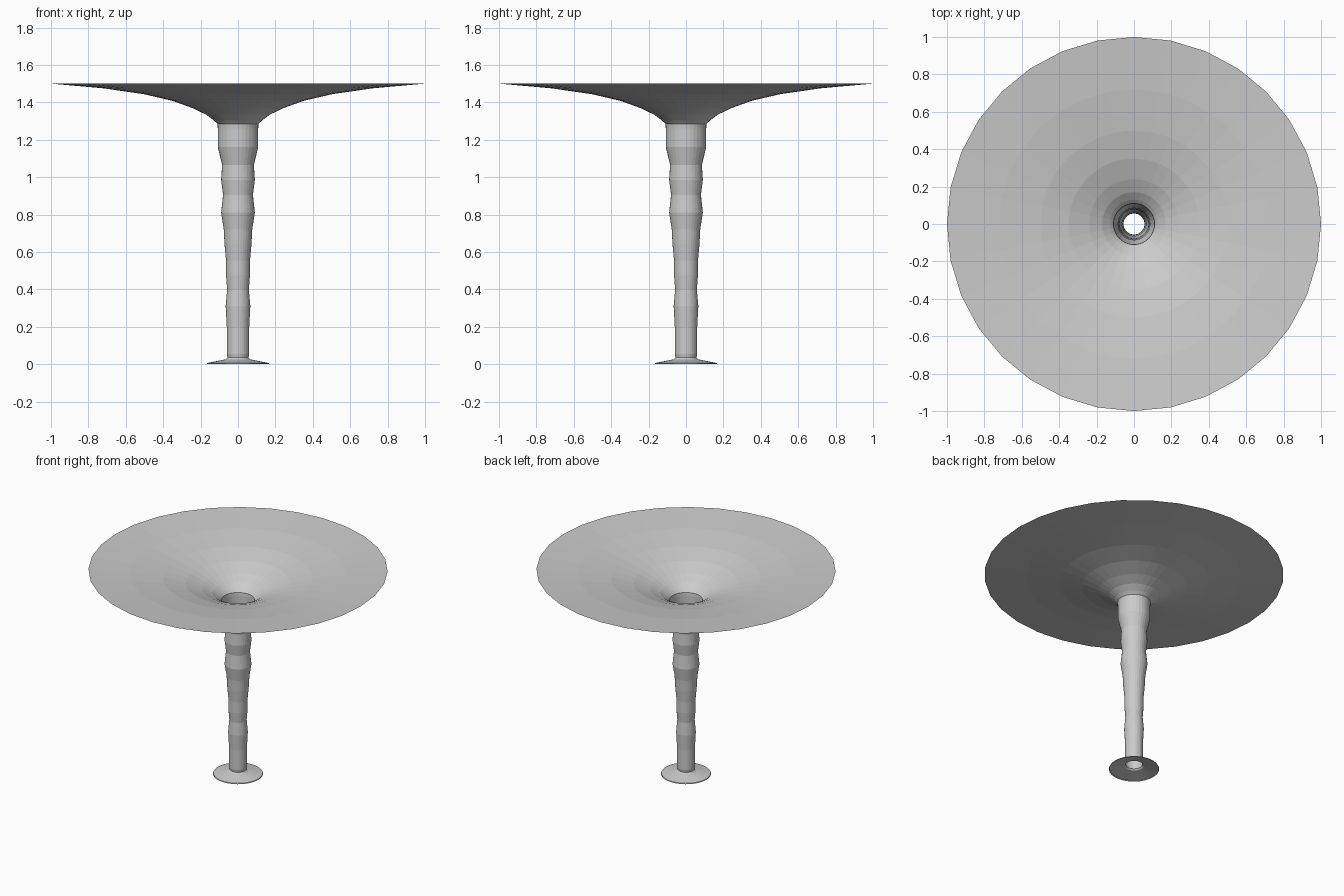
import bpy, bmesh, math

if "Cube" in bpy.data.objects:
    bpy.data.objects.remove(bpy.data.objects["Cube"])

SIDES = 32

grey = bpy.data.materials.new("plain grey")
grey.diffuse_color = (0.6, 0.6, 0.6, 1)
grey.use_nodes = True
grey.node_tree.nodes["Principled BSDF"].inputs["Base Color"].default_value = grey.diffuse_color


def lathe(name, profile):
    """Open surface of revolution around z from (radius, height) points."""
    bm = bmesh.new()
    rings = [[bm.verts.new((r * math.cos(2 * math.pi * i / SIDES),
                            r * math.sin(2 * math.pi * i / SIDES), z))
              for i in range(SIDES)] for r, z in profile]
    for low, high in zip(rings, rings[1:]):
        for i in range(SIDES):
            j = (i + 1) % SIDES
            bm.faces.new((low[i], low[j], high[j], high[i]))
    mesh = bpy.data.meshes.new(name)
    bm.to_mesh(mesh)
    bm.free()
    mesh.materials.append(grey)
    obj = bpy.data.objects.new(name, mesh)
    bpy.context.collection.objects.link(obj)
    return obj


# Thin flared foot
lathe("foot", [(0.168, 0.0), (0.165, 0.006), (0.065, 0.026), (0.056, 0.035)])

# Hollow, rippled stem
lathe("stem", [(0.056, 0.035), (0.06, 0.055), (0.06, 0.12), (0.06, 0.2),
               (0.066, 0.31), (0.058, 0.4), (0.064, 0.475), (0.064, 0.555),
               (0.072, 0.64), (0.076, 0.72), (0.09, 0.81), (0.08, 0.905),
               (0.09, 0.985), (0.085, 1.065), (0.108, 1.16), (0.108, 1.26),
               (0.11, 1.285)])

# Wide trumpet-shaped dish
lathe("dish", [(0.11, 1.285), (0.13, 1.304), (0.17, 1.334), (0.24, 1.368),
               (0.35, 1.408), (0.5, 1.443), (0.72, 1.475), (1.0, 1.5)])
